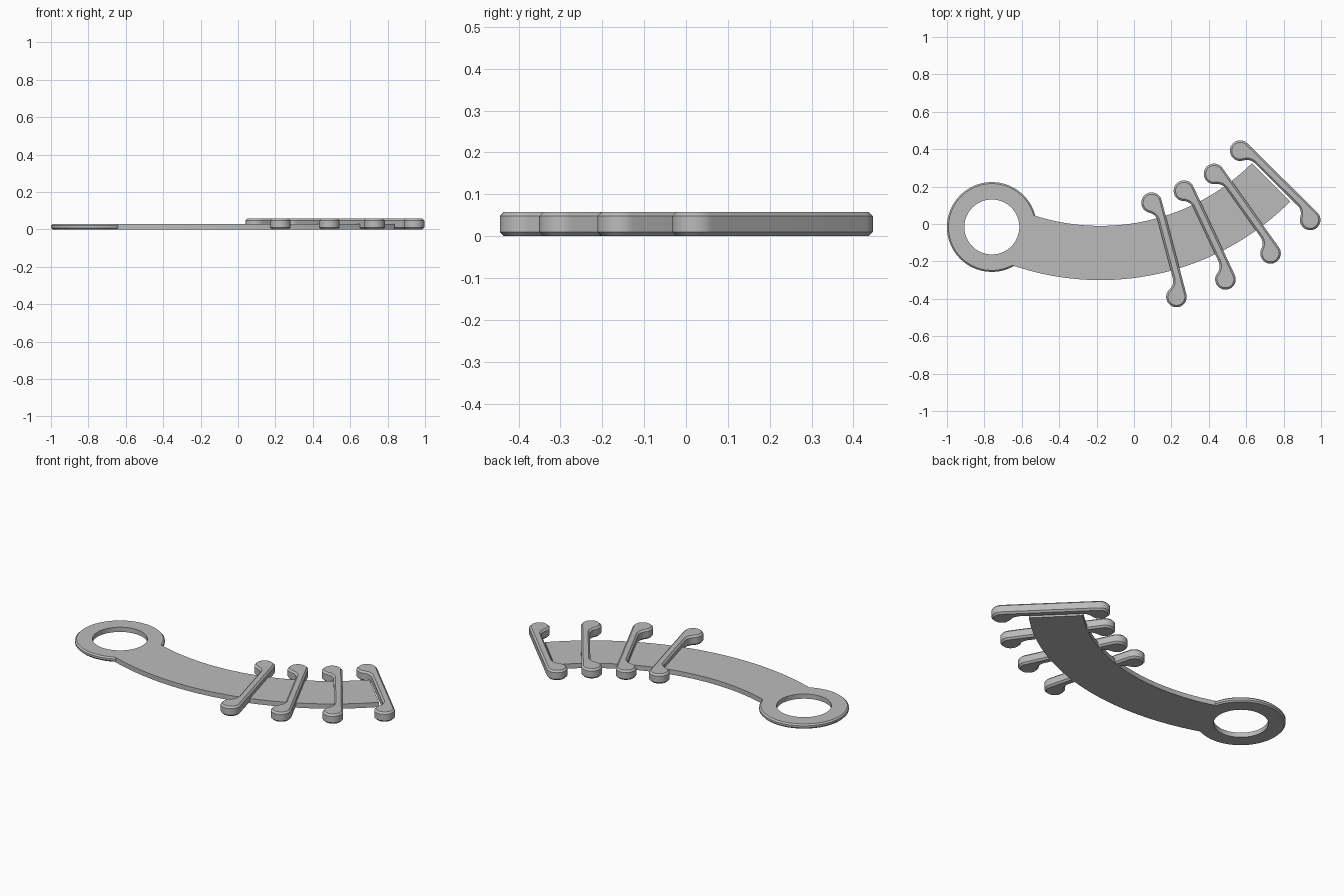
import bpy, bmesh
from math import sin, cos, pi, radians, atan2, sqrt
from mathutils import Matrix, Vector

if "Cube" in bpy.data.objects:
    bpy.data.objects.remove(bpy.data.objects["Cube"])

grey = bpy.data.materials.new("plain_grey")
grey.use_nodes = True
grey.diffuse_color = (0.5, 0.5, 0.5, 1)
grey.node_tree.nodes["Principled BSDF"].inputs["Base Color"].default_value = (0.5, 0.5, 0.5, 1)

PLATE_H, BAR_H, CHAMFER = 0.028, 0.058, 0.01
RING = Vector((-0.76, -0.016))
HOLE_R, RING_R = 0.147, 0.24
ARC = Vector((-0.18, 1.137))
ARC_IN, ARC_OUT = 1.147, 1.437


def arc(c, r, a, b, n):
    """Points on a circle from angle a to b, in degrees."""
    steps = [radians(a + (b - a) * i / n) for i in range(n + 1)]
    return [(c[0] + r * cos(t), c[1] + r * sin(t)) for t in steps]


def finish(bm, name, matrix=Matrix()):
    bmesh.ops.recalc_face_normals(bm, faces=bm.faces)
    mesh = bpy.data.meshes.new(name)
    bm.to_mesh(mesh)
    bm.free()
    mesh.materials.append(grey)
    ob = bpy.data.objects.new(name, mesh)
    ob.matrix_world = matrix
    bpy.context.collection.objects.link(ob)
    bpy.ops.object.select_all(action="DESELECT")
    ob.select_set(True)
    bpy.context.view_layer.objects.active = ob
    bpy.ops.object.shade_smooth_by_angle(angle=radians(30))
    return ob


def slab(outline, height, chamfer=0):
    """Extrude a flat outline, with optional chamfers round both caps."""
    bm = bmesh.new()
    base = bm.faces.new([bm.verts.new((x, y, 0)) for x, y in outline])
    top = bmesh.ops.extrude_face_region(bm, geom=[base], use_keep_orig=True)["geom"]
    bmesh.ops.translate(bm, vec=(0, 0, height),
                        verts=[v for v in top if isinstance(v, bmesh.types.BMVert)])
    if chamfer:
        rims = [e for e in bm.edges if abs(e.verts[0].co.z - e.verts[1].co.z) < 1e-5]
        bmesh.ops.bevel(bm, geom=rims, offset=chamfer, segments=1,
                        affect="EDGES", clamp_overlap=False)
    return bm


# Ring: a chamfered profile turned round the hole
bm = bmesh.new()
edge = RING_R - CHAMFER * 0.8
profile = [(HOLE_R, 0), (edge, 0), (RING_R, CHAMFER * 0.8),
           (RING_R, PLATE_H - CHAMFER * 0.8), (edge, PLATE_H), (HOLE_R, PLATE_H)]
verts = [bm.verts.new((x, 0, z)) for x, z in profile]
edges = [bm.edges.new((verts[i - 1], verts[i])) for i in range(len(verts))]
bmesh.ops.spin(bm, geom=verts + edges, cent=(0, 0, 0), axis=(0, 0, 1),
               angle=2 * pi, steps=72, use_merge=True)
bmesh.ops.remove_doubles(bm, verts=bm.verts, dist=1e-5)
finish(bm, "end_ring", Matrix.Translation((*RING, 0)))

# Curved band, tucked into the ring without crossing its hole
band = arc(ARC, ARC_OUT, -110.8, -45, 48)
band += arc(ARC, ARC_IN, -45, -109.9, 48)
band += arc(RING, 0.2, 21, -69, 16)
finish(slab(band, PLATE_H), "curved_band")


# Cross bars: straight on the outer side, round ends blending into a thin shaft
def bar_outline(length, r=0.055, inner=0.007, fillet=0.06):
    drop = fillet - inner
    reach = sqrt((r + fillet) ** 2 - drop ** 2)
    touch = -atan2(drop, reach) * 180 / pi
    half = arc((0, 0), r, 90, 360 + touch, 24)
    half += arc((reach, -drop), fillet, 180 + touch, 90, 8)[1:]
    return half + [(length - x, y) for x, y in reversed(half)]


bars = [((0.094, 0.114), (0.227, -0.39)),
        ((0.267, 0.178), (0.489, -0.296)),
        ((0.428, 0.268), (0.73, -0.157)),
        ((0.568, 0.392), (0.942, 0.022))]
for i, (back, front) in enumerate(bars):
    a, span = Vector(back), Vector(front) - Vector(back)
    place = Matrix.Translation((*a, 0)) @ Matrix.Rotation(atan2(span.y, span.x), 4, "Z")
    finish(slab(bar_outline(span.length), BAR_H, CHAMFER), f"cross_bar_{i + 1}", place)
